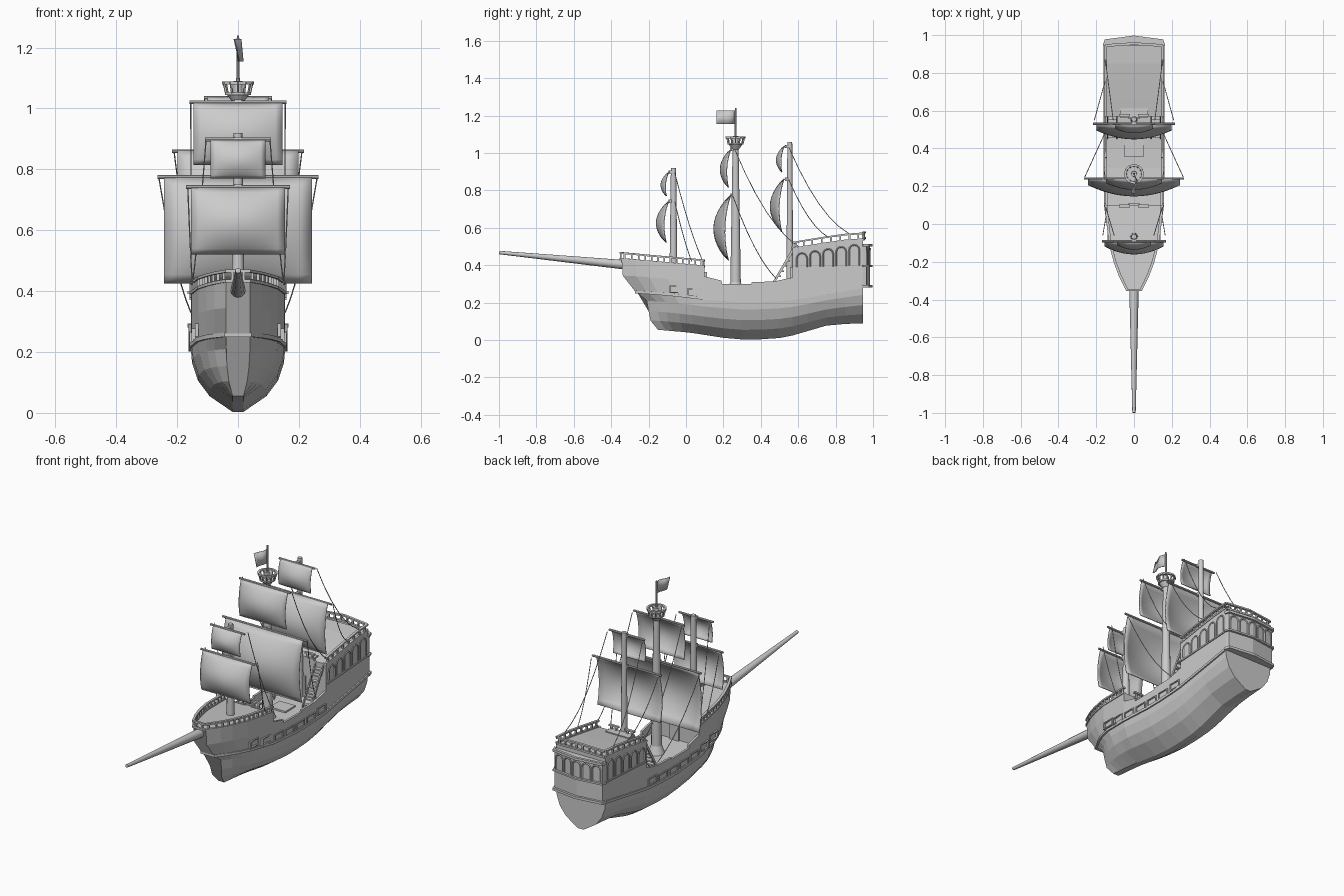
import bpy, bmesh, math
from mathutils import Vector, Matrix

if "Cube" in bpy.data.objects:
    bpy.data.objects.remove(bpy.data.objects["Cube"])

# ---------- helpers ----------
def finish(name, bm, smooth=False):
    bmesh.ops.recalc_face_normals(bm, faces=bm.faces)
    me = bpy.data.meshes.new(name)
    bm.to_mesh(me)
    bm.free()
    ob = bpy.data.objects.new(name, me)
    bpy.context.collection.objects.link(ob)
    if smooth:
        bpy.context.view_layer.objects.active = ob
        bpy.ops.object.select_all(action='DESELECT')
        ob.select_set(True)
        bpy.ops.object.shade_smooth_by_angle(angle=math.radians(40))
    return ob

def loft(bm, rings):
    vs = [[bm.verts.new(p) for p in r] for r in rings]
    n = len(vs[0])
    for a, b in zip(vs, vs[1:]):
        for i in range(n):
            bm.faces.new((a[i], a[(i + 1) % n], b[(i + 1) % n], b[i]))
    bm.faces.new(vs[0])
    bm.faces.new(vs[-1])

def strip(bm, pts, w, h):
    """Rectangular moulding swept along a path."""
    pts = [Vector(p) for p in pts]
    rings = []
    for i, p in enumerate(pts):
        d = pts[min(i + 1, len(pts) - 1)] - pts[max(i - 1, 0)]
        n = Vector((d.y, -d.x, 0)).normalized() * w / 2
        u = Vector((0, 0, h / 2))
        rings.append([p + n + u, p + n - u, p - n - u, p - n + u])
    loft(bm, rings)

def box(bm, c, s):
    bmesh.ops.create_cube(bm, size=1, matrix=Matrix.Translation(c) @ Matrix.Diagonal((*s, 1)))

def rod(bm, a, b, r1, r2, n=12):
    a, b = Vector(a), Vector(b)
    d = b - a
    m = Matrix.Translation((a + b) / 2) @ d.to_track_quat('Z', 'Y').to_matrix().to_4x4()
    bmesh.ops.create_cone(bm, cap_ends=True, segments=n, radius1=r1, radius2=r2, depth=d.length, matrix=m)

def lerp(tab, v):
    if v <= tab[0][0]: return tab[0][1]
    for (a, p), (b, q) in zip(tab, tab[1:]):
        if v <= b: return p + (q - p) * (v - a) / (b - a)
    return tab[-1][1]

# ---------- hull lines ----------
HALF = [(-.345, .04), (-.27, .078), (-.2, .104), (-.1, .13), (.1, .152), (.3, .155), (1, .155)]
KEEL = [(-.15, .055), (.02, .04), (.2, .012), (.34, 0), (.53, .013), (.65, .048), (.77, .083), (.95, .09)]
WALE = [(-.26, .257), (-.1, .245), (.1, .222), (.33, .207), (.55, .217), (.75, .25), (.95, .285)]
FORE = [(-.345, .432), (-.2, .418), (.1, .392)]
WAIST = [(.1, .34), (.19, .318), (.192, .3), (.35, .3), (.352, .31), (.47, .313), (.57, .335)]
QUARTER = [(.57, .487), (.65, .5), (.75, .516), (.85, .53), (.95, .537)]
LEVELS = [(0, 0, -.15), (.25, .55, -.19), (.5, .83, -.2), (.78, .97, -.21), (1, 1, -.262)]
YS = [-.345, -.27, -.2, -.1, 0, .1, .2, .3, .4, .5, .57, .65, .75, .85, .945]

def rake(ys, y0):   # pull the bow stations back for the raked stem
    return ys if ys > .1 else .1 - (.1 - ys) * (.1 - y0) / .445

def both(half):
    return half + [(-x, y, z) for x, y, z in reversed(half)]

# lower hull with its chines
bm = bmesh.new()
rings = []
for ys in YS:
    half = []
    for t, p, y0 in LEVELS:
        y = rake(ys, y0)
        k, w = lerp(KEEL, y), lerp(WALE, y)
        half.append((.018 + (lerp(HALF, ys) - .018) * p, y, k + (w - k) * t))
    rings.append(both(half))
loft(bm, rings)
finish("lower_hull", bm)

# forecastle, waist deck and quarterdeck blocks
def upper(name, stations, top, inset=0):
    bm = bmesh.new()
    rings = []
    for ys in stations:
        half = []
        for f, y0 in ((0, -.27), (.5, -.338), (1, -.345)):
            y = rake(ys, y0)
            w = lerp(WALE, y)
            half.append((lerp(HALF, ys) - inset, y, w + (top(ys) - w) * f))
        rings.append(both(half))
    loft(bm, rings)
    finish(name, bm)

upper("forecastle", [y for y in YS if y <= .1], lambda y: lerp(FORE, y))
upper("main_deck", [y for y in YS if .1 <= y <= .57], lambda y: lerp(WALE, y) + .055, .004)
upper("quarterdeck", [y for y in YS if y >= .57], lambda y: lerp(QUARTER, y))

# waist bulwarks
bm = bmesh.new()
for s in (1, -1):
    rings = []
    for y in (.1, .19, .192, .27, .35, .352, .47, .57):
        x, z0, z1 = lerp(HALF, y), lerp(WALE, y), lerp(WAIST, y)
        rings.append([(s * x, y, z0), (s * x, y, z1), (s * (x - .012), y, z1), (s * (x - .012), y, z0)])
    loft(bm, rings)
finish("bulwarks", bm)

# wale moulding right round the bow
def around(stations, y0, zf, out=0.0):
    right = [(lerp(HALF, y) + out, rake(y, y0) - (.004 if y < -.34 else 0), zf(y)) for y in stations]
    return right[::-1] + [(-x, y, z) for x, y, z in right]

bm = bmesh.new()
strip(bm, around(YS, -.264, lambda y: lerp(WALE, rake(y, -.264)), .001), .012, .014)
finish("wale", bm)

# railings: gunwale, balusters and top rail
def railing(bm, path, gap):
    strip(bm, path, .014, .01)
    strip(bm, [(x, y, z + .032) for x, y, z in path], .014, .009)
    for a, b in zip(path, path[1:]):
        a, b = Vector(a), Vector(b)
        n = max(1, round((b - a).length / gap))
        for i in range(n):
            p = a.lerp(b, (i + .5) / n)
            box(bm, p + Vector((0, 0, .016)), (.009, .009, .032))

bm = bmesh.new()
railing(bm, around([y for y in YS if y <= .1], -.345, lambda y: lerp(FORE, y) + .002, -.003), .04)
for s in (1, -1):
    railing(bm, [(s * .151, y, lerp(QUARTER, y) + .002) for y in YS if y >= .57], .045)
railing(bm, [(-.15, .945, .537), (0, .955, .545), (.15, .945, .537)], .04)
for y, z in ((.575, .488), (.095, .393)):
    for s in (1, -1):
        railing(bm, [(s * .08, y, z), (s * .02, y, z)], .03)
finish("railings", bm)

# stern gallery with mouldings
PLAN = [(.155, .94), (.15, .965), (0, .985), (-.15, .965), (-.155, .94)]
bm = bmesh.new()
loft(bm, [[(x, y, z) for x, y in PLAN] for z in (.282, .51)])
for z, h in ((.287, .014), (.395, .01), (.507, .014)):
    strip(bm, [(x * 1.02, y + .005, z) for x, y in PLAN], .015, h)
for s in (1, -1):
    strip(bm, [(s * .156, .58, .375), (s * .156, .94, .395)], .008, .008)
finish("stern_gallery", bm)

# arches on the stern and the cabin sides
bm = bmesh.new()
def arch(place, w, z0, z1):
    prof = [(-w, z0), (-w, z1 - w)] + [(-w * math.cos(a * math.pi / 6), z1 - w + w * math.sin(a * math.pi / 6))
                                      for a in range(1, 6)] + [(w, z1 - w), (w, z0)]
    pts = [Vector(place(*p)) for p in prof]
    for a, b in zip(pts, pts[1:]):
        rod(bm, a, b, .004, .004, 4)
for i in range(5):
    c = -.116 + i * .058
    arch(lambda u, z: (c + u, .986 - .133 * abs(c + u), z), .024, .4, .49)
for s in (1, -1):
    for i in range(5):
        c = .62 + i * .07
        arch(lambda u, z: (s * .155, c + u, z), .027, .39 + i * .002, .465 + i * .011)
finish("arches", bm)

# gun port frames
bm = bmesh.new()
for s in (1, -1):
    for y, z in ((-.05, .272), (.045, .256), (.145, .243), (.24, .236), (.335, .234), (.43, .236), (.525, .248)):
        x = s * lerp(HALF, y)
        for dz in (-.018, .018):
            box(bm, (x, y, z + dz), (.012, .075, .006))
        for dy in (-.035, .035):
            box(bm, (x, y + dy, z), (.012, .006, .04))
finish("gun_ports", bm)

# ladders, doors and hatch
bm = bmesh.new()
for s in (1, -1):
    for i in range(7):
        box(bm, (s * .115, .465 + i * .016, .285 + i * .028), (.045, .022, .008))
    for e in (-.025, .025):
        strip(bm, [(s * .115 + e, .45, .275), (s * .115 + e, .57, .48)], .006, .025)
finish("ladders", bm)
bm = bmesh.new()
box(bm, (0, .565, .33), (.06, .016, .12))
box(bm, (0, .103, .32), (.06, .016, .09))
box(bm, (0, .4, .265), (.1, .09, .018))
box(bm, (0, .59, .492), (.15, .05, .016))
finish("doors_and_hatches", bm)

# masts and bowsprit
bm = bmesh.new()
rod(bm, (0, -.067, .38), (0, -.067, .92), .021, .014)
rod(bm, (0, .265, .25), (0, .265, 1.09), .029, .015)
rod(bm, (0, .265, .25), (0, .265, .31), .05, .028)
rod(bm, (0, .555, .26), (0, .555, 1.06), .019, .013)
rod(bm, (0, .265, 1.08), (0, .265, 1.24), .006, .004, 8)
finish("masts", bm, True)
bm = bmesh.new()
rod(bm, (0, -.3, .4), (0, -.999, .468), .026, .009)
finish("bowsprit", bm, True)

# crow's nest
bm = bmesh.new()
rod(bm, (0, .265, 1.02), (0, .265, 1.045), .018, .036, 16)
rod(bm, (0, .265, 1.045), (0, .265, 1.053), .043, .043, 16)
for i in range(12):
    a, b = i * math.pi / 6, (i + 1) * math.pi / 6
    p = lambda t, r, z: (r * math.cos(t), .265 + r * math.sin(t), z)
    rod(bm, p(a, .039, 1.05), p(a, .046, 1.082), .004, .004, 6)
    strip(bm, [p(a, .047, 1.083), p(b, .047, 1.083)], .012, .01)
finish("crows_nest", bm)

# sails with yards: mast y, sail half width, bottom, top, yard half length, bulge
SAILS = [(-.067, .155, .52, .742, .17, .06), (-.067, .09, .77, .898, .108, .035),
         (.265, .243, .425, .775, .265, .085), (.265, .147, .815, 1.02, .16, .05),
         (.555, .198, .58, .86, .217, .068), (.555, .1, .9, 1.035, .112, .035)]
yards = bmesh.new()
for i, (my, hw, z0, z1, yl, bulge) in enumerate(SAILS):
    y0 = my - .024
    rod(yards, (-yl, y0, z1), (yl, y0, z1), .006, .006, 8)
    box(yards, (0, my - .012, z1), (.022, .03, .018))
    bm = bmesh.new()
    N = 12
    g = []
    for a in range(N + 1):
        v = a / N
        row = []
        for b in range(N + 1):
            u = 2 * b / N - 1
            d = math.sin(math.pi * v) ** .8 if 0 < v < 1 else 0
            row.append(bm.verts.new((u * hw, y0 - .004 - (1 - v) * .012 - bulge * d * (.3 + .7 * (1 - u * u)),
                                     z0 + (z1 - z0) * v)))
        g.append(row)
    for a in range(N):
        for b in range(N):
            bm.faces.new((g[a][b], g[a][b + 1], g[a + 1][b + 1], g[a + 1][b]))
    m = finish("sail_%d" % (i + 1), bm, True).modifiers.new("thickness", 'SOLIDIFY')
    m.thickness = .005
finish("yards", yards, True)

# flag
bm = bmesh.new()
cols = []
for i in range(9):
    t = i / 8
    cols.append([bm.verts.new((.012 * math.sin(5 * t) + e * .018 * t, .262 - .1 * t, 1.228 - .073 * e)) for e in (0, 1)])
for a, b in zip(cols, cols[1:]):
    bm.faces.new((a[0], b[0], b[1], a[1]))
finish("flag", bm, True).modifiers.new("thickness", 'SOLIDIFY').thickness = .003

# sagging ropes from the yard ends to the rails
ROPES = [((.105, -.06, .895), (.15, .09, .42)), ((.165, -.06, .74), (.15, .03, .42)),
         ((.155, .26, 1.02), (.153, .6, .5)), ((.26, .25, .772), (.155, .48, .33)),
         ((.11, .55, 1.03), (.152, .87, .57)), ((.21, .55, .857), (.152, .76, .55))]
bm = bmesh.new()
for s in (1, -1):
    for a, b in ROPES:
        a, b = Vector((a[0] * s, *a[1:])), Vector((b[0] * s, *b[1:]))
        pts = [a.lerp(b, t / 6) - Vector((0, 0, .22 * (b.y - a.y) * 4 * t / 6 * (1 - t / 6))) for t in range(7)]
        for p, q in zip(pts, pts[1:]):
            rod(bm, p, q, .0022, .0022, 5)
finish("ropes", bm)
